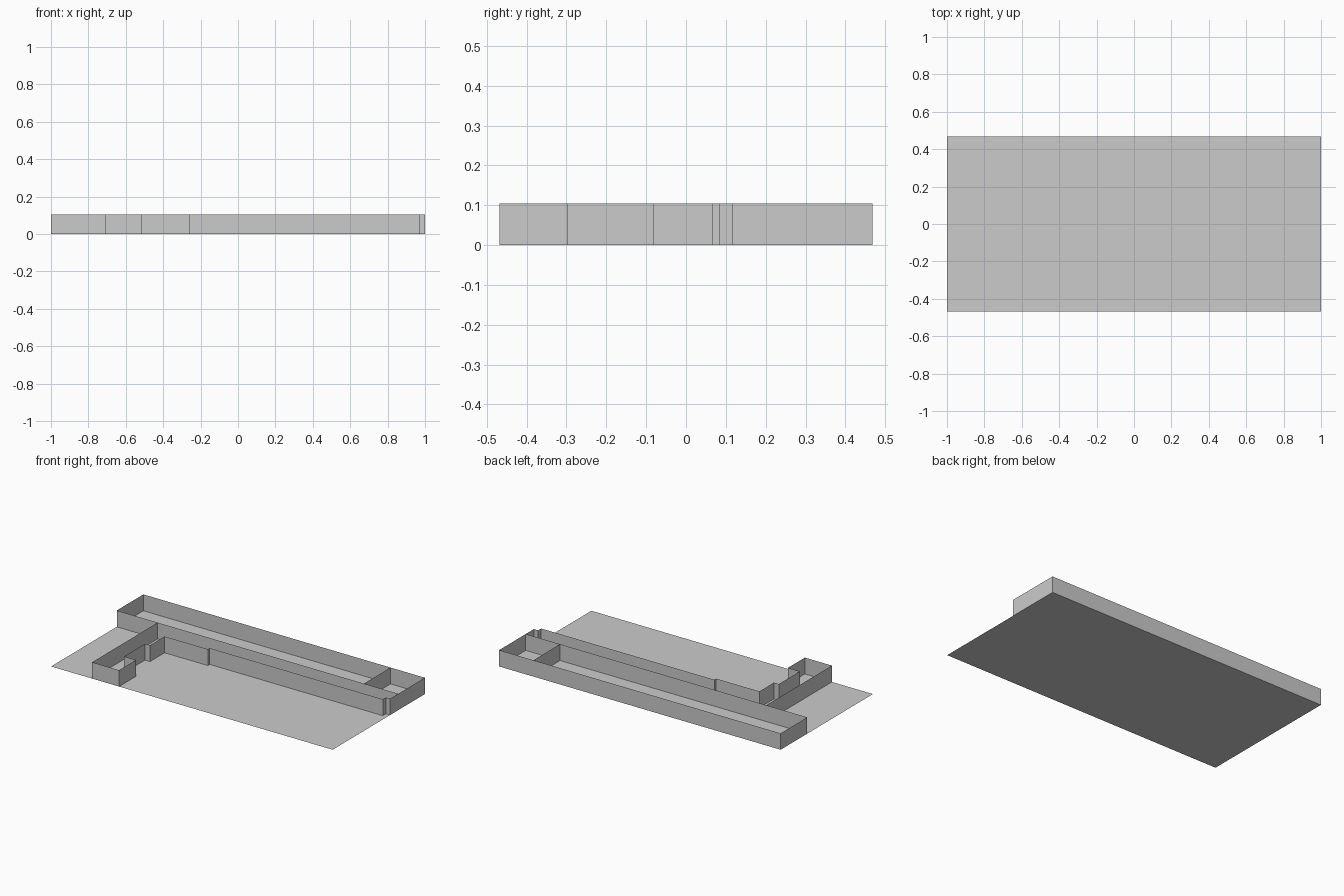
import bpy, bmesh

if "Cube" in bpy.data.objects:
    bpy.data.objects.remove(bpy.data.objects["Cube"])

W, D, H = 1.0, 0.468, 0.105   # half width, half depth, wall height
MID = 0.198                   # wall between rear rooms and corridor


def make_object(name, bm):
    mesh = bpy.data.meshes.new(name)
    bm.to_mesh(mesh)
    bm.free()
    obj = bpy.data.objects.new(name, mesh)
    bpy.context.collection.objects.link(obj)
    return obj


def wall(name, path):
    """Extrude a plan polyline upward into a thin sheet wall."""
    bm = bmesh.new()
    verts = [bm.verts.new((x, y, 0)) for x, y in path]
    edges = [bm.edges.new(pair) for pair in zip(verts, verts[1:])]
    ext = bmesh.ops.extrude_edge_only(bm, edges=edges)
    top = [v for v in ext["geom"] if isinstance(v, bmesh.types.BMVert)]
    bmesh.ops.translate(bm, verts=top, vec=(0, 0, H))
    return make_object(name, bm)


# Floor sheet
bm = bmesh.new()
bm.faces.new([bm.verts.new((x, y, 0))
              for x, y in ((-W, -D), (W, -D), (W, D), (-W, D))])
make_object("floor", bm)

# Rear rooms: outer walls, long inner wall and cross divider
wall("rear_outer_wall", [(-W, MID), (-W, D), (W, D), (W, MID)])
wall("long_inner_wall", [(-W, MID), (W, MID)])
wall("room_divider", [(0.756, MID), (0.756, D)])

# L-shaped corridor: straight left wall, then the stepped inner outline
wall("corridor_wall", [
    (-0.709, MID), (-0.709, -D), (-0.517, -D), (-0.517, -0.296),
    (-0.602, -0.296), (-0.602, -0.083), (-0.567, -0.083), (-0.567, 0.065),
    (-0.26, 0.065), (-0.26, 0.084), (0.97, 0.084), (0.97, 0.115),
    (W, 0.115), (W, MID)])
